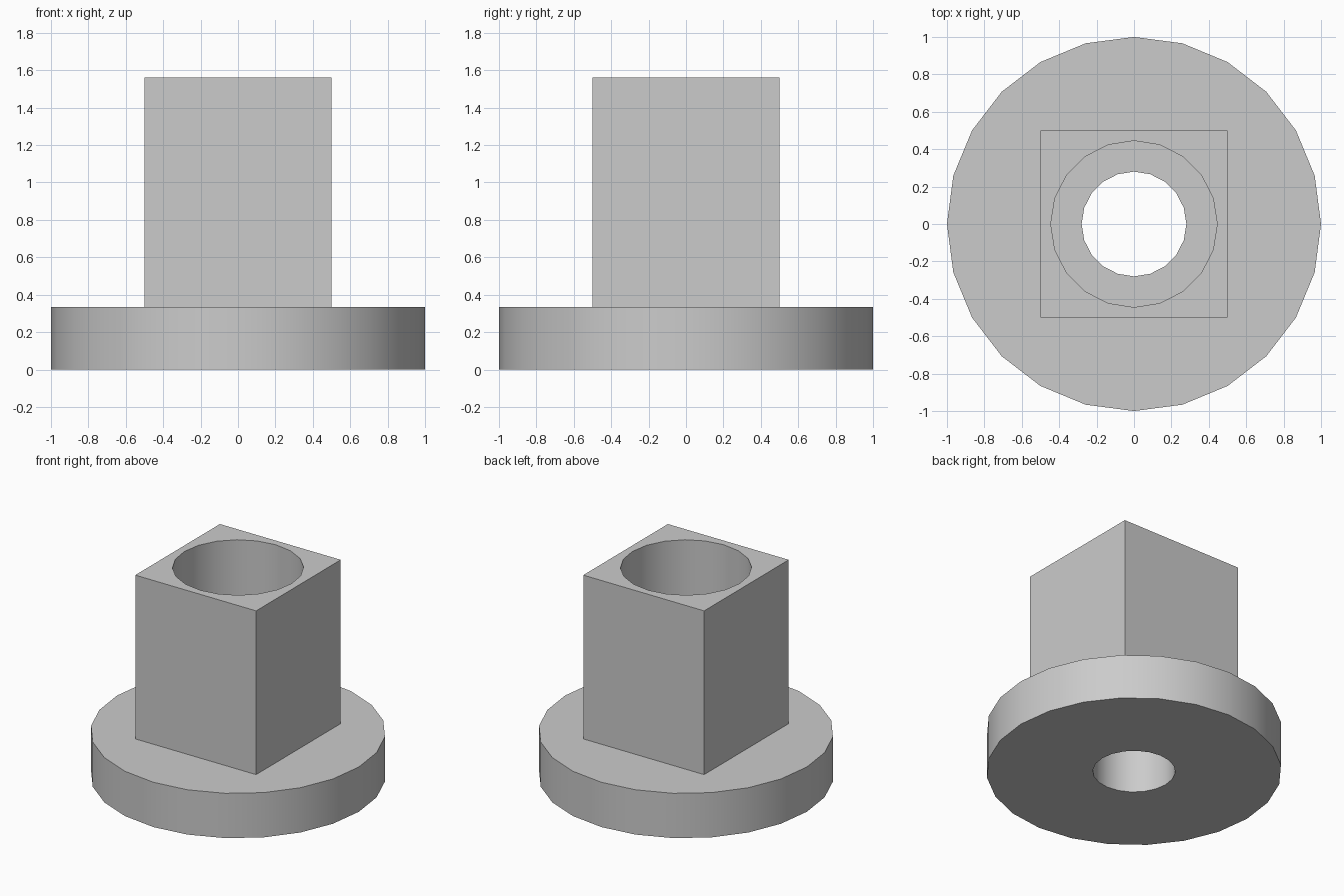
import bpy
import math

default_cube = bpy.data.objects.get("Cube")
if default_cube:
    bpy.data.objects.remove(default_cube, do_unlink=True)

FLANGE_TOP = 0.335
TOWER_TOP = 1.56

grey = bpy.data.materials.new("light_grey")
grey.use_nodes = True
colour = (0.6, 0.6, 0.6, 1)
grey.diffuse_color = colour
grey.node_tree.nodes["Principled BSDF"].inputs["Base Color"].default_value = colour


def cylinder(name, sides, radius, bottom, top):
    bpy.ops.mesh.primitive_cylinder_add(
        vertices=sides, radius=radius, depth=top - bottom,
        location=(0, 0, (bottom + top) / 2))
    obj = bpy.context.object
    obj.name = name
    obj.data.materials.append(grey)
    return obj


def combine(target, tool, operation):
    mod = target.modifiers.new(tool.name, "BOOLEAN")
    mod.object = tool
    mod.operation = operation
    mod.solver = "EXACT"
    bpy.context.view_layer.objects.active = target
    bpy.ops.object.modifier_apply(modifier=mod.name)
    bpy.data.objects.remove(tool, do_unlink=True)


# Round flange
body = cylinder("flanged_socket", 24, 1, 0, FLANGE_TOP)

# Square tower, sunk into the flange
tower_bottom = 0.2
bpy.ops.mesh.primitive_cube_add(size=1, location=(0, 0, (tower_bottom + TOWER_TOP) / 2))
tower = bpy.context.object
tower.name = "square_tower"
tower.scale.z = TOWER_TOP - tower_bottom
tower.data.materials.append(grey)
combine(body, tower, "UNION")

# Wide socket in the tower, narrow hole through the flange
combine(body, cylinder("socket_cutter", 20, 0.445, FLANGE_TOP, TOWER_TOP + 0.2), "DIFFERENCE")
combine(body, cylinder("hole_cutter", 20, 0.28, -0.2, FLANGE_TOP + 0.2), "DIFFERENCE")

# Smooth round walls with crisp rims
bpy.ops.object.select_all(action="DESELECT")
body.select_set(True)
bpy.context.view_layer.objects.active = body
bpy.ops.object.shade_smooth_by_angle(angle=math.radians(30))
